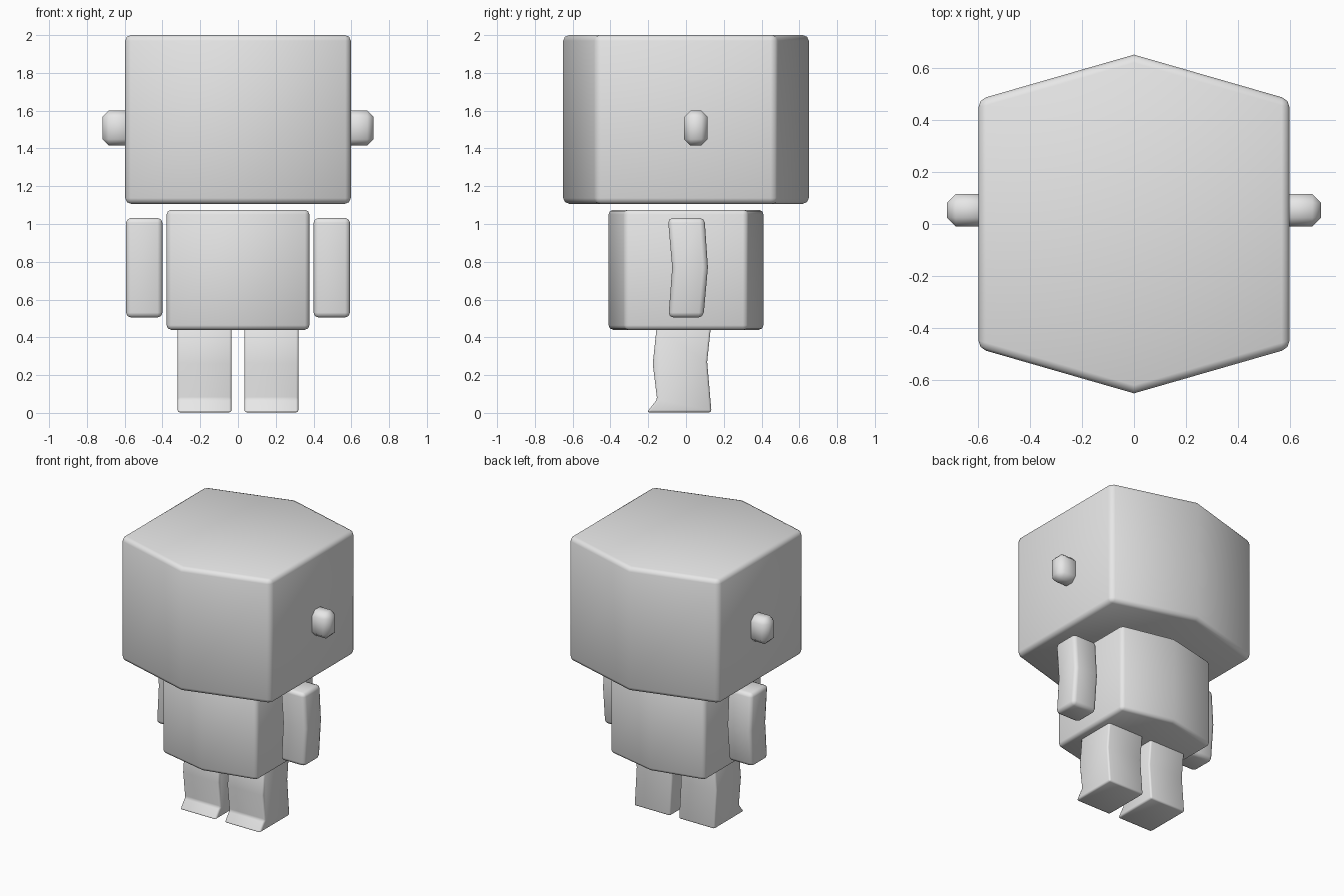
import bpy, bmesh, math

if "Cube" in bpy.data.objects:
    bpy.data.objects.remove(bpy.data.objects["Cube"])

grey = bpy.data.materials.new("light_grey")
grey.diffuse_color = (0.8, 0.8, 0.8, 1)
grey.use_nodes = True
grey.node_tree.nodes["Principled BSDF"].inputs["Base Color"].default_value = grey.diffuse_color


def prism(name, outline, axis, lo, hi, bevel, segments=2, limit=40):
    """Extrude a 2D outline along x (outline is y,z) or z (outline is x,y), then round it."""
    bm = bmesh.new()
    place = (lambda a, b, t: (t, a, b)) if axis == 'X' else (lambda a, b, t: (a, b, t))
    ends = [[bm.verts.new(place(a, b, t)) for a, b in outline] for t in (lo, hi)]
    n = len(outline)
    bm.faces.new(ends[0])
    bm.faces.new(ends[1])
    for i in range(n):
        j = (i + 1) % n
        bm.faces.new((ends[0][i], ends[0][j], ends[1][j], ends[1][i]))
    bmesh.ops.recalc_face_normals(bm, faces=bm.faces)
    # round only the true corners, leaving the shallow folds smooth
    edges = [e for e in bm.edges if e.calc_face_angle() > math.radians(limit)]
    bmesh.ops.bevel(bm, geom=edges, offset=bevel, segments=segments, profile=0.5,
                    affect='EDGES', clamp_overlap=True)
    for f in bm.faces:
        f.smooth = True
    mesh = bpy.data.meshes.new(name)
    bm.to_mesh(mesh)
    bm.free()
    mesh.materials.append(grey)
    obj = bpy.data.objects.new(name, mesh)
    bpy.context.collection.objects.link(obj)
    return obj


def pointed_box(hx, hy, tip):
    """Plan of a box whose front and back come to a shallow point."""
    return [(-hx, -hy), (0, -tip), (hx, -hy), (hx, hy), (0, tip), (-hx, hy)]


# Head and body
prism("head", pointed_box(0.597, 0.478, 0.65), 'Z', 1.107, 2.0, 0.03)
prism("body", pointed_box(0.378, 0.325, 0.41), 'Z', 0.44, 1.075, 0.024)

# Side profiles (y, z) of the limbs
arm = [(-0.093, 0.505), (0.092, 0.505), (0.116, 0.77), (0.098, 1.032),
       (-0.096, 1.032), (-0.073, 0.77)]
leg = [(-0.207, 0.003), (0.135, 0.003), (0.112, 0.27), (0.132, 0.46),
       (-0.155, 0.46), (-0.176, 0.26), (-0.153, 0.072)]
ear = [(-0.01, 1.415), (0.115, 1.415), (0.115, 1.6), (-0.01, 1.6)]

for side, s in (("right", 1), ("left", -1)):
    prism(side + "_arm", arm, 'X', s * 0.4, s * 0.593, 0.026)
    prism(side + "_leg", leg, 'X', s * 0.034, s * 0.32, 0.012)
    prism(side + "_ear", ear, 'X', s * 0.55, s * 0.718, 0.034, 1)
